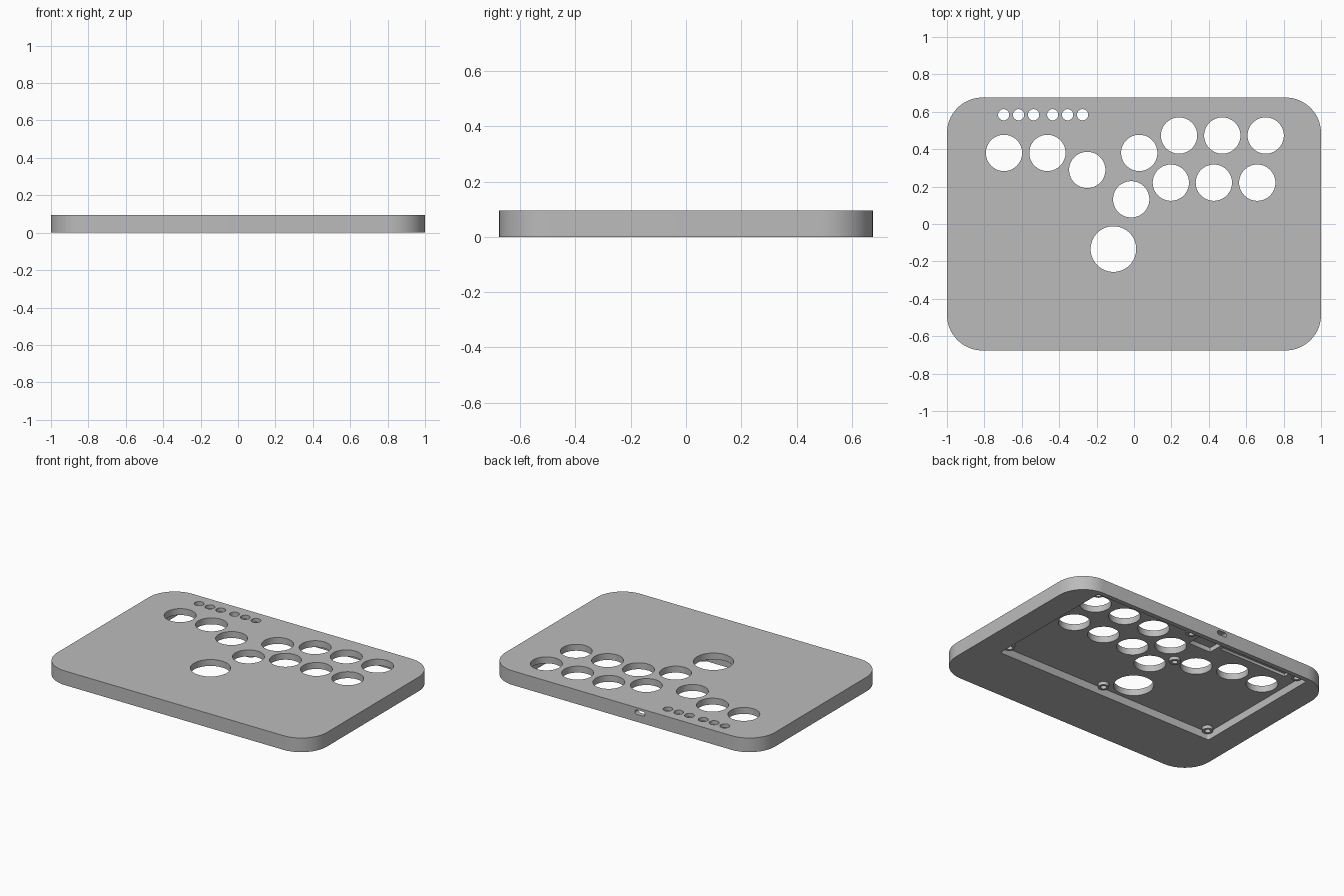
import bpy
import bmesh
from math import cos, sin, pi
from mathutils import Matrix

if "Cube" in bpy.data.objects:
    bpy.data.objects.remove(bpy.data.objects["Cube"])

HEIGHT, CEILING = 0.095, 0.052

grey = bpy.data.materials.new("matte_grey")
grey.use_nodes = True
grey.diffuse_color = (0.5, 0.5, 0.5, 1)
grey.node_tree.nodes["Principled BSDF"].inputs["Base Color"].default_value = (0.5, 0.5, 0.5, 1)


def rounded_box(bm, x0, x1, y0, y1, z0, z1, r, steps=16):
    """Extruded rectangle with round vertical corners."""
    verts = []
    corners = [(x1 - r, y1 - r), (x0 + r, y1 - r), (x0 + r, y0 + r), (x1 - r, y0 + r)]
    for i, (cx, cy) in enumerate(corners):
        for k in range(steps + 1):
            a = (i + k / steps) * pi / 2
            verts.append(bm.verts.new((cx + r * cos(a), cy + r * sin(a), z0)))
    face = bm.faces.new(verts)
    top = bmesh.ops.extrude_face_region(bm, geom=[face], use_keep_orig=True)["geom"]
    moved = [v for v in top if isinstance(v, bmesh.types.BMVert)]
    bmesh.ops.translate(bm, verts=moved, vec=(0, 0, z1 - z0))


def cylinder(bm, x, y, z0, z1, r, sides=64):
    bmesh.ops.create_cone(bm, cap_ends=True, segments=sides, radius1=r, radius2=r,
                          depth=z1 - z0, matrix=Matrix.Translation((x, y, (z0 + z1) / 2)))


def finish(bm, name):
    bmesh.ops.recalc_face_normals(bm, faces=bm.faces)
    mesh = bpy.data.meshes.new(name)
    bm.to_mesh(mesh)
    bm.free()
    mesh.materials.append(grey)
    obj = bpy.data.objects.new(name, mesh)
    bpy.context.collection.objects.link(obj)
    return obj


def combine(target, tool, operation):
    """Apply a boolean and discard the tool object."""
    mod = target.modifiers.new(operation, 'BOOLEAN')
    mod.object, mod.operation, mod.solver = tool, operation, 'EXACT'
    graph = bpy.context.evaluated_depsgraph_get()
    mesh = bpy.data.meshes.new_from_object(target.evaluated_get(graph))
    target.modifiers.clear()
    target.data = mesh
    bpy.data.objects.remove(tool)


# Case slab
bm = bmesh.new()
rounded_box(bm, -1, 1, -0.676, 0.676, 0, HEIGHT, 0.19)
case = finish(bm, "controller_case")

# Underside pocket
bm = bmesh.new()
rounded_box(bm, -0.825, 0.825, -0.28, 0.645, -0.05, CEILING, 0.015, 4)
combine(case, finish(bm, "pocket_cutter"), 'DIFFERENCE')

# Shallow recesses for the port board and the small buttons
bm = bmesh.new()
rounded_box(bm, -0.205, -0.035, 0.475, 0.64, 0.03, 0.082, 0.004, 2)
rounded_box(bm, -0.74, -0.23, 0.54, 0.63, 0.03, 0.07, 0.004, 2)
combine(case, finish(bm, "recess_cutter"), 'DIFFERENCE')

# Screw bosses, standing down from the pocket ceiling
screws = [(x, y) for x in (-0.785, 0.785) for y in (-0.24, 0.6)]
screws += [(0.04, -0.24), (-0.095, 0.272), (0.05, 0.6)]
bm = bmesh.new()
for x, y in screws:
    cylinder(bm, x, y, 0.03, CEILING + 0.02, 0.034, 32)
combine(case, finish(bm, "screw_bosses"), 'UNION')

# Button holes through the top, and blind screw holes
bm = bmesh.new()
big = [(-0.695, 0.38), (-0.463, 0.38), (-0.25, 0.289), (0.028, 0.38), (-0.015, 0.132)]
big += [(x, 0.473) for x in (0.241, 0.472, 0.704)]
big += [(x, 0.221) for x in (0.197, 0.427, 0.659)]
for x, y in big:
    cylinder(bm, x, y, -0.1, 0.2, 0.097)
cylinder(bm, -0.11, -0.134, -0.1, 0.2, 0.122)
for start in (-0.697, -0.435):
    for i in range(3):
        cylinder(bm, start + i * 0.08, 0.584, -0.1, 0.2, 0.03, 32)
for x, y in screws:
    cylinder(bm, x, y, -0.1, 0.07, 0.018, 24)
combine(case, finish(bm, "hole_cutter"), 'DIFFERENCE')

# Cable port through the back wall
bm = bmesh.new()
rounded_box(bm, -0.168, -0.095, -0.08, -0.05, 0.6, 0.75, 0.0145, 8)
bmesh.ops.rotate(bm, verts=bm.verts, cent=(0, 0, 0), matrix=Matrix.Rotation(-pi / 2, 3, 'X'))
combine(case, finish(bm, "port_cutter"), 'DIFFERENCE')

bpy.ops.object.select_all(action='DESELECT')
case.select_set(True)
bpy.context.view_layer.objects.active = case
bpy.ops.object.shade_smooth_by_angle(angle=pi / 6)
